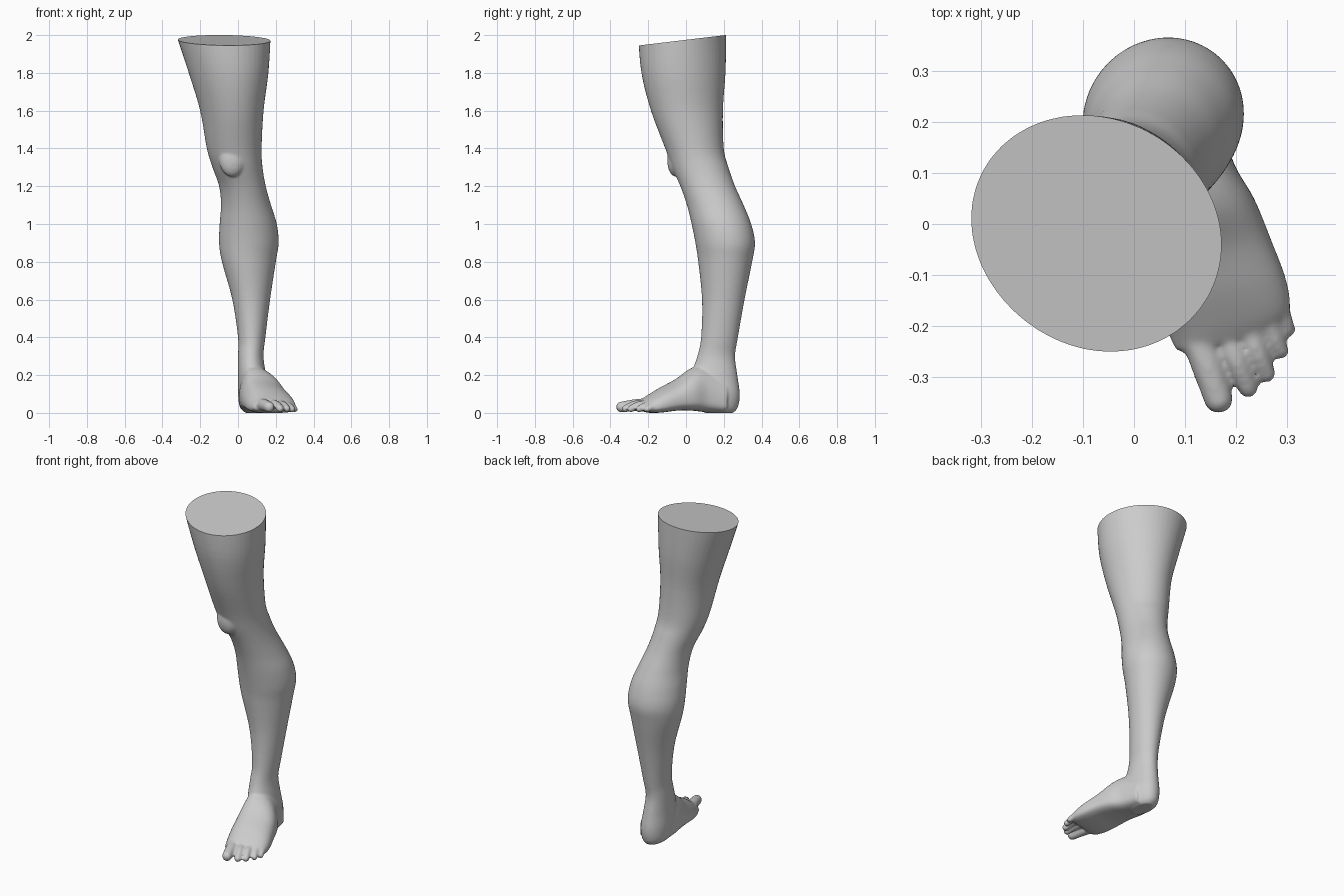
import bpy, bmesh
from math import sin, cos, pi, copysign
from mathutils import Vector, Matrix

if "Cube" in bpy.data.objects:
    bpy.data.objects.remove(bpy.data.objects["Cube"], do_unlink=True)

SEGMENTS = 48


def spline_rows(rows, steps):
    """Catmull-Rom interpolation through rows of section measurements."""
    padded = [rows[0]] + rows + [rows[-1]]
    result = []
    for a, b, c, d in zip(padded, padded[1:], padded[2:], padded[3:]):
        for i in range(steps):
            t = i / steps
            result.append([
                q + t * (r - p) / 2
                + t * t * (2 * p - 5 * q + 4 * r - s) / 2
                + t ** 3 * (3 * q - p - 3 * r + s) / 2
                for p, q, r, s in zip(a, b, c, d)])
    result.append(rows[-1])
    return result


def loft(bm, rings):
    """Skin a list of closed rings and cap both ends."""
    loops = [[bm.verts.new(co) for co in ring] for ring in rings]
    for low, high in zip(loops, loops[1:]):
        for i in range(SEGMENTS):
            j = (i + 1) % SEGMENTS
            bm.faces.new((low[i], low[j], high[j], high[i]))
    bm.faces.new(loops[0][::-1])
    bm.faces.new(loops[-1])


def leg_ring(row):
    """Horizontal oval; skew pushes it out or in along its diagonals."""
    z, left, right, front, back, skew = row
    ring = []
    for i in range(SEGMENTS):
        t = 2 * pi * i / SEGMENTS
        r = 1 + skew * sin(2 * t)
        ring.append(((left + right) / 2 + (right - left) / 2 * r * cos(t),
                     (front + back) / 2 + (back - front) / 2 * r * sin(t), z))
    return ring


def foot_ring(row):
    """Upright slice: flat sole, domed top with the ridge near the inner edge."""
    y, inner, outer, sole, top = row
    middle, half, side = (inner + outer) / 2, (outer - inner) / 2, sole + (top - sole) * .3
    ring = []
    for i in range(SEGMENTS):
        t = 2 * pi * i / SEGMENTS
        c, s = cos(t), sin(t)
        if s >= 0:
            x, z = c - .3 * s * s * (1 - c * c), side + (top - side) * s
        else:
            x = copysign(abs(c) ** .7, c)
            z = side - (side - sole) * abs(s) ** .6
        # the outer side of each slice is set further back
        ring.append((middle + half * x, y + .02 * x, z))
    return ring


def ball(bm, centre, size):
    bmesh.ops.create_uvsphere(
        bm, u_segments=20, v_segments=12, radius=1,
        matrix=Matrix.Translation(centre) @ Matrix.Diagonal((*size, 1)))


bm = bmesh.new()

# Thigh, knee, calf, ankle and heel: height, left, right, front, back, skew
leg_rows = [
    [.0, .04, .13, .1, .25, 0],
    [.03, .01, .15, .07, .275, 0],
    [.1, 0, .16, .05, .285, 0],
    [.2, 0, .148, .03, .272, 0],
    [.3, 0, .135, .06, .26, 0],
    [.4, 0, .145, .08, .275, 0],
    [.6, -.03, .17, .085, .31, .02],
    [.8, -.085, .2, .065, .35, .03],
    [.9, -.1, .215, .05, .365, .03],
    [1, -.097, .205, .03, .345, .03],
    [1.1, -.09, .175, .005, .305, .02],
    [1.2, -.1, .147, -.03, .26, 0],
    [1.3, -.135, .13, -.075, .225, 0],
    [1.4, -.165, .125, -.11, .2, -.02],
    [1.6, -.2, .135, -.185, .195, -.04],
    [1.8, -.26, .16, -.235, .208, -.05],
    [2, -.325, .172, -.252, .212, -.05],
    [2.1, -.35, .175, -.255, .212, -.05],
]
loft(bm, [leg_ring(row) for row in spline_rows(leg_rows, 5)])

# Kneecap
ball(bm, (-.03, -.055, 1.34), (.07, .045, .09))

# Foot: depth, inner edge, outer edge, sole, top
foot_rows = [
    [.2, .01, .165, 0, .2],
    [.1, .005, .195, .005, .25],
    [.03, .01, .235, .012, .235],
    [-.05, .022, .268, .012, .178],
    [-.13, .042, .298, .002, .135],
    [-.19, .065, .305, 0, .098],
    [-.23, .083, .28, .01, .072],
]
loft(bm, [foot_ring(row) for row in spline_rows(foot_rows, 5)])

# Toes: base, tip, base radius, tip radius, knuckle lift
toes = [
    ((.115, -.19, .042), (.165, -.342, .031), .036, .029, .004),
    ((.172, -.2, .042), (.223, -.321, .022), .024, .02, .014),
    ((.212, -.185, .04), (.259, -.292, .021), .022, .019, .014),
    ((.243, -.16, .036), (.286, -.248, .02), .021, .018, .012),
    ((.272, -.13, .032), (.3, -.206, .019), .02, .017, .01),
]
for base, tip, base_radius, tip_radius, lift in toes:
    for i in range(13):
        t = i / 12
        centre = Vector(base).lerp(Vector(tip), t)
        centre.z += lift * sin(pi * t)
        radius = base_radius + (tip_radius - base_radius) * t
        ball(bm, centre, (radius, radius, radius))

bmesh.ops.recalc_face_normals(bm, faces=bm.faces)
mesh = bpy.data.meshes.new("leg")
bm.to_mesh(mesh)
bm.free()
leg = bpy.data.objects.new("leg", mesh)
bpy.context.collection.objects.link(leg)
bpy.context.view_layer.objects.active = leg
leg.select_set(True)

# Fuse all parts into one continuous skin
remesh = leg.modifiers.new("fuse", "REMESH")
remesh.mode = "VOXEL"
remesh.voxel_size = .007
soften = leg.modifiers.new("soften", "SMOOTH")
soften.factor = .5
soften.iterations = 8
for name in ("fuse", "soften"):
    bpy.ops.object.modifier_apply(modifier=name)

# Slice the thigh with a slightly tilted plane and close the cut
bm = bmesh.new()
bm.from_mesh(leg.data)
cut = bmesh.ops.bisect_plane(
    bm, geom=bm.verts[:] + bm.edges[:] + bm.faces[:], dist=.0001,
    plane_co=(0, 0, 1.975), plane_no=(0, -.12, 1), clear_outer=True)
rim = [e for e in cut["geom_cut"] if isinstance(e, bmesh.types.BMEdge)]
bmesh.ops.contextual_create(bm, geom=rim)
bm.to_mesh(leg.data)
bm.free()

bpy.ops.object.shade_smooth_by_angle(angle=pi / 4)
